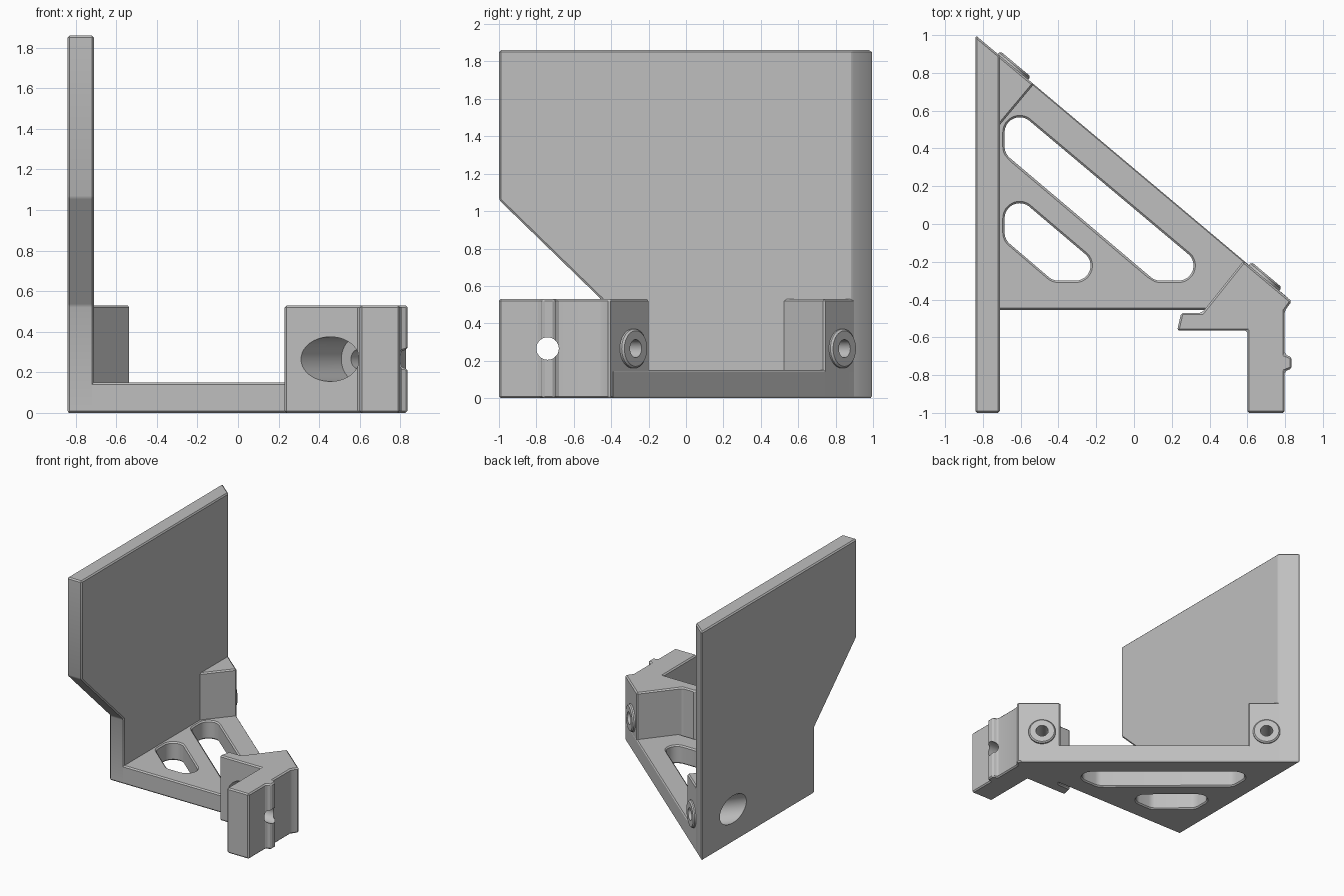
import bpy, bmesh, math
from mathutils import Vector, Matrix

cube = bpy.data.objects.get("Cube")
if cube:
    bpy.data.objects.remove(cube, do_unlink=True)

grey = bpy.data.materials.new("plain grey")
grey.use_nodes = True
COLOUR = (0.52, 0.52, 0.52, 1)
grey.diffuse_color = COLOUR
grey.node_tree.nodes["Principled BSDF"].inputs["Base Color"].default_value = COLOUR

SLOPE = math.radians(40)
ALONG = Vector((math.cos(SLOPE), -math.sin(SLOPE), 0))   # along the sloping back
OUT = Vector((math.sin(SLOPE), math.cos(SLOPE), 0))      # outward from it
LOW, BASE_TOP, BLOCK_TOP, HOLE_Z = 0, 0.15, 0.53, 0.265
EDGE = 0.01


def finish(bm, name):
    bmesh.ops.recalc_face_normals(bm, faces=bm.faces)
    mesh = bpy.data.meshes.new(name)
    bm.to_mesh(mesh)
    bm.free()
    mesh.materials.append(grey)
    ob = bpy.data.objects.new(name, mesh)
    bpy.context.collection.objects.link(ob)
    return ob


def prism(name, outline, z0, z1):
    bm = bmesh.new()
    face = bm.faces.new([bm.verts.new((x, y, z0)) for x, y in outline])
    new = bmesh.ops.extrude_face_region(bm, geom=[face])["geom"]
    bmesh.ops.translate(bm, vec=(0, 0, z1 - z0),
                        verts=[v for v in new if isinstance(v, bmesh.types.BMVert)])
    return finish(bm, name)


def cylinder(name, start, end, radius):
    axis = end - start
    turn = Vector((0, 0, 1)).rotation_difference(axis).to_matrix().to_4x4()
    bm = bmesh.new()
    bmesh.ops.create_cone(bm, cap_ends=True, segments=48, radius1=radius, radius2=radius,
                          depth=axis.length, matrix=Matrix.Translation((start + end) / 2) @ turn)
    return finish(bm, name)


def rounded_slot(name, centres, radius):
    # Hull of circles set at the corner centres
    bm = bmesh.new()
    for x, y in centres:
        for z in (-0.1, 0.3):
            bmesh.ops.create_circle(bm, segments=40, radius=radius,
                                    matrix=Matrix.Translation((x, y, z)))
    hull = bmesh.ops.convex_hull(bm, input=bm.verts)
    spare = [v for v in set(hull["geom_interior"] + hull["geom_unused"])
             if isinstance(v, bmesh.types.BMVert)]
    bmesh.ops.delete(bm, geom=spare, context="VERTS")
    bmesh.ops.dissolve_limit(bm, angle_limit=0.01, verts=bm.verts, edges=bm.edges)
    return finish(bm, name)


def apply(ob, kind, **settings):
    mod = ob.modifiers.new(kind.lower(), kind)
    for key, value in settings.items():
        setattr(mod, key, value)
    bpy.context.view_layer.objects.active = ob
    bpy.ops.object.modifier_apply(modifier=mod.name)


def chamfer(ob):
    apply(ob, "BEVEL", width=EDGE, segments=1, limit_method="ANGLE",
          angle_limit=math.radians(35))


def cut(ob, cutters):
    for cutter in cutters:
        apply(ob, "BOOLEAN", operation="DIFFERENCE", solver="EXACT", object=cutter)


# Tall side plate: profile in y and z, with its back end cut along the slope
profile = [(-1, 1.06), (-1, 1.86), (1, 1.86), (1, LOW), (-0.455, LOW), (-0.455, BLOCK_TOP)]
plate = prism("side_plate", profile, -0.84, -0.71)
for v in plate.data.vertices:
    y, z, x = v.co
    if y > 0.9 and x > -0.8:
        y -= 0.13 * math.tan(SLOPE)
    v.co = (x, y, z)
chamfer(plate)

# Base web with two rounded slots
base = prism("base_web", [(-0.84, 1), (-0.84, -0.455), (0.4, -0.455), (0.78, -0.455),
                          (0.82, -0.395)], LOW, BASE_TOP)
slots = [
    rounded_slot("long_slot_cutter",
                 [(-0.605, 0.485), (-0.605, 0.41), (0.14, -0.22), (0.235, -0.22)], 0.08),
    rounded_slot("short_slot_cutter",
                 [(-0.605, 0.03), (-0.605, -0.045), (-0.4, -0.22), (-0.31, -0.22)], 0.08),
]
cut(base, slots)
chamfer(base)

# Rear corner block
rear = prism("rear_block", [(-0.8, 0.966), (-0.53, 0.74), (-0.71, 0.525), (-0.8, 0.418)],
             LOW, BLOCK_TOP)
chamfer(rear)

# Front block with its arm and ribbed face
front = prism("front_block", [
    (0.58, -0.195), (0.835, -0.409), (0.798, -0.46), (0.798, -0.69), (0.835, -0.705),
    (0.835, -0.765), (0.798, -0.78), (0.798, -1), (0.6, -1), (0.6, -0.565),
    (0.228, -0.565), (0.25, -0.47), (0.36, -0.47)], LOW, BLOCK_TOP)
chamfer(front)

# Raised screw bosses and stepped screw holes on the sloping back
helpers = list(slots)
parts = [plate, base, rear, front]
for label, x, bored in (("rear", -0.64, [rear, plate]), ("front", 0.69, [front])):
    centre = Vector((x, 1 - (x + 0.84) * math.tan(SLOPE), HOLE_Z))
    boss = cylinder(label + "_boss", centre - OUT * 0.03, centre + OUT * 0.02, 0.105)
    chamfer(boss)
    bores = [cylinder(label + "_screw_cutter", centre - OUT * 0.2, centre + OUT * 0.06, 0.048),
             cylinder(label + "_head_cutter", centre - OUT * 0.55, centre - OUT * 0.15, 0.11)]
    cut(boss, bores[:1])
    for ob in bored:
        cut(ob, bores)
    parts.append(boss)
    helpers += bores

# Cross hole through the arm and its rib
cross = cylinder("arm_hole_cutter", Vector((0.5, -0.74, HOLE_Z)),
                 Vector((0.95, -0.74, HOLE_Z)), 0.06)
cut(front, [cross])
helpers.append(cross)

for ob in helpers:
    bpy.data.objects.remove(ob, do_unlink=True)

# Smooth the bores and keep every chamfer crisp
bpy.ops.object.select_all(action="DESELECT")
for ob in parts:
    ob.select_set(True)
bpy.context.view_layer.objects.active = plate
bpy.ops.object.shade_smooth_by_angle(angle=math.radians(25))
